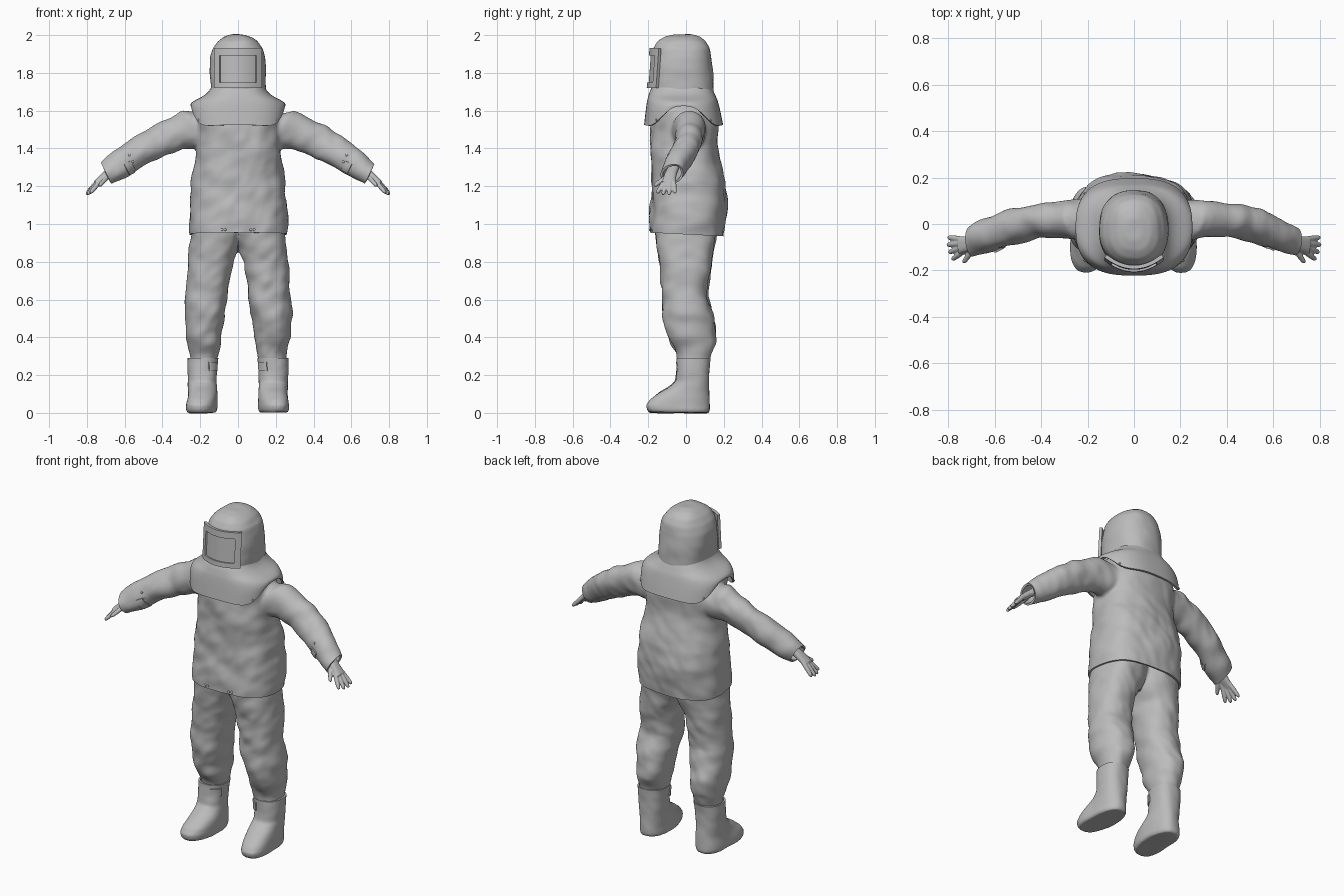
import bpy, bmesh, math
from mathutils import Vector, noise
from mathutils.bvhtree import BVHTree

if "Cube" in bpy.data.objects:
    bpy.data.objects.remove(bpy.data.objects["Cube"])

GREY = (0.5, 0.5, 0.5, 1)
fabric = bpy.data.materials.new("grey fabric")
fabric.use_nodes = True
fabric.diffuse_color = GREY
fabric.node_tree.nodes["Principled BSDF"].inputs["Base Color"].default_value = GREY


def spow(v, p):
    return math.copysign(abs(v) ** p, v)


def loft(bm, rings, n=2.0, seg=40, s=1, caps=True, drape=None):
    """Skin superellipse rings given as (centre, half axis, half axis); s=-1 mirrors."""
    loops = []
    for i, (c, u, v) in enumerate(rings):
        loop = []
        for k in range(seg):
            a = 2 * math.pi * k / seg
            p = Vector(c) + Vector(u) * spow(math.cos(a), 2 / n) + Vector(v) * spow(math.sin(a), 2 / n)
            if drape:
                p.z += drape[i] * (1.27 * math.cos(a) ** 6 - 0.27 * math.cos(a) ** 2)
            loop.append(bm.verts.new((p.x * s, p.y, p.z)))
        loops.append(loop)
    for a, b in zip(loops, loops[1:]):
        for k in range(seg):
            j = (k + 1) % seg
            bm.faces.new((a[k], a[j], b[j], b[k]))
    if caps:
        bm.faces.new(loops[0])
        bm.faces.new(loops[-1])


def level(sections):
    """Horizontal rings from (z, x0, x1, y0, y1) extents."""
    return [(((x0 + x1) / 2, (y0 + y1) / 2, z), ((x1 - x0) / 2, 0, 0), (0, (y1 - y0) / 2, 0))
            for z, x0, x1, y0, y1 in sections]


def make(name, bm):
    bmesh.ops.recalc_face_normals(bm, faces=bm.faces)
    me = bpy.data.meshes.new(name)
    bm.to_mesh(me)
    bm.free()
    ob = bpy.data.objects.new(name, me)
    bpy.context.collection.objects.link(ob)
    me.materials.append(fabric)
    return ob


def bake(ob):
    dg = bpy.context.evaluated_depsgraph_get()
    me = bpy.data.meshes.new_from_object(ob.evaluated_get(dg))
    ob.modifiers.clear()
    ob.data = me


def shade(ob, angle=40):
    if not ob.data.materials:
        ob.data.materials.append(fabric)
    bpy.ops.object.select_all(action="DESELECT")
    ob.select_set(True)
    bpy.context.view_layer.objects.active = ob
    bpy.ops.object.shade_smooth_by_angle(angle=math.radians(angle))


def thicken(ob, t, offset=-1):
    m = ob.modifiers.new("thickness", "SOLIDIFY")
    m.thickness, m.offset = t, offset
    bake(ob)


def cloth(ob, voxel=0.01, smooth=6, folds=0.012, cuts=(), wall=0.012):
    """Fuse the lofts, soften them, press in folds and trim the open edges."""
    m = ob.modifiers.new("fuse", "REMESH")
    m.mode, m.voxel_size = "VOXEL", voxel
    m = ob.modifiers.new("soften", "SMOOTH")
    m.factor, m.iterations = 0.5, smooth
    bake(ob)
    bm = bmesh.new()
    bm.from_mesh(ob.data)
    bm.normal_update()
    moves = []
    for v in bm.verts:
        x, y, z = v.co
        broad = noise.noise(Vector((x * 6, y * 6, z * 8 + x * 3)))
        fine = noise.noise(Vector((x * 16 + 7, y * 9, z * 16 - x * 8)))
        moves.append(v.normal * folds * (broad + 0.45 * fine))
    for v, d in zip(bm.verts, moves):
        v.co += d
    for co, no in cuts:
        bmesh.ops.bisect_plane(bm, geom=bm.verts[:] + bm.edges[:] + bm.faces[:],
                               plane_co=co, plane_no=no, clear_outer=True)
    bm.to_mesh(ob.data)
    bm.free()
    if cuts:
        thicken(ob, wall)
    shade(ob)


# Trousers: two legs fused at the hips
bm = bmesh.new()
leg = [(.25, .115, .25, -.04, .12), (.31, .105, .257, -.05, .135), (.37, .093, .263, -.08, .157),
       (.45, .08, .277, -.107, .158), (.52, .07, .287, -.12, .143), (.62, .057, .282, -.132, .118),
       (.72, .043, .275, -.132, .125), (.8, .027, .267, -.14, .138), (.88, -.005, .26, -.157, .155),
       (.95, -.04, .245, -.165, .165), (1.02, -.04, .23, -.16, .165)]
for s in (1, -1):
    loft(bm, level(leg), 2.3, s=s)
trousers = make("trousers", bm)
cloth(trousers, folds=0.014)

# Boots: shaft and foot, toes turned slightly outward
boots = {}
boot = [(0, .115, .262, -.195, .12), (.015, .107, .27, -.208, .127), (.04, .105, .27, -.212, .127),
        (.07, .106, .268, -.19, .125), (.105, .11, .264, -.142, .122), (.135, .112, .262, -.092, .12),
        (.165, .112, .262, -.058, .12), (.22, .11, .265, -.05, .124), (.33, .1, .268, -.05, .134)]
for s, side in ((1, "left"), (-1, "right")):
    bm = bmesh.new()
    loft(bm, level(boot), 2.4, s=s)
    for v in bm.verts:
        v.co.x += s * 0.1 * max(0, -v.co.y - 0.05)
    boots[s] = make(side + "_boot", bm)
    cloth(boots[s], 0.008, 4, 0.006, [((0, 0, .29), (0, 0, 1))], 0.01)

# Jacket: body and sleeves, trimmed at hem and cuffs
bm = bmesh.new()
body = [(z, -w, w, y0, y1) for z, w, y0, y1 in (
    (.86, .255, -.195, .2), (.95, .257, -.196, .204), (1.03, .258, -.19, .21), (1.12, .259, -.184, .217),
    (1.22, .25, -.181, .207), (1.32, .23, -.183, .183), (1.42, .218, -.184, .172),
    (1.52, .222, -.186, .176), (1.6, .22, -.18, .16), (1.67, .16, -.15, .13))]
loft(bm, level(body), 2.5, seg=56)
sleeve = [(.15, .02, 1.5, .09, .1), (.245, .015, 1.502, .097, .117), (.33, .018, 1.477, .084, .093),
          (.42, .014, 1.44, .075, .086), (.52, -.01, 1.385, .075, .081), (.62, -.045, 1.32, .071, .074),
          (.695, -.074, 1.268, .065, .062), (.75, -.095, 1.23, .063, .06)]
up, along = Vector((.45, 0, .89)), Vector((.89, 0, -.45))
for s in (1, -1):
    loft(bm, [((x, y, z), (.25 * r, .96 * r, 0), up * h) for x, y, z, r, h in sleeve], s=s)
jacket = make("jacket", bm)
cloth(jacket, cuts=[((0, 0, .945), (0, -.05, -1))] +
      [((s * .698, 0, 1.268), (s * .89, 0, -.45)) for s in (1, -1)])

# Shoulder cape: open shell arched over the sleeves
bm = bmesh.new()
cape = [(1.74, .135, -.17, .125, 0), (1.705, .15, -.192, .146, 0), (1.675, .185, -.2, .158, 0),
        (1.655, .23, -.206, .168, 0), (1.615, .25, -.212, .178, .025), (1.57, .252, -.217, .188, .06),
        (1.525, .25, -.222, .197, .1)]
loft(bm, level([(z, -w, w, a, b) for z, w, a, b, _ in cape]), 2.7, 64, caps=False,
     drape=[r[-1] for r in cape])
cape_ob = make("shoulder_cape", bm)
m = cape_ob.modifiers.new("soften", "SUBSURF")
m.levels = 2
bake(cape_ob)
thicken(cape_ob, 0.01)
shade(cape_ob)

# Hood
bm = bmesh.new()
hood = [(1.62, .13, -.17, .13), (1.7, .146, -.188, .148), (1.76, .149, -.187, .144), (1.82, .149, -.185, .141),
        (1.88, .144, -.181, .136), (1.93, .132, -.172, .125), (1.967, .107, -.15, .103),
        (1.99, .075, -.115, .07), (2.004, .035, -.07, .025)]
loft(bm, level([(z, -w, w, a, b) for z, w, a, b in hood]), 2.4, seg=56)
cloth(make("hood", bm), folds=0.006, smooth=4)


# Visor: curved frame with a recessed pane
def visor_plate(name, hw, z0, z1, depth, t, hole=None):
    bm = bmesh.new()
    bmesh.ops.create_grid(bm, x_segments=26, y_segments=22, size=1)
    for v in bm.verts:
        x, z = v.co.x * hw, z0 + (v.co.y + 1) / 2 * (z1 - z0)
        v.co = (x, -.2 + depth + 3.2 * x * x + .07 * (z - z0), z)
    if hole:
        w, a, b = hole
        inner = [f for f in bm.faces if abs(f.calc_center_median().x) < w
                 and a < f.calc_center_median().z < b]
        bmesh.ops.delete(bm, geom=inner, context="FACES")
    ob = make(name, bm)
    thicken(ob, t, 0)
    shade(ob, 35)


visor_plate("visor_frame", .122, 1.72, 1.93, 0, .016, (.093, 1.752, 1.895))
visor_plate("visor_pane", .1, 1.745, 1.9, .006, .006)

# Hands: palm, four fingers and a thumb fused together
fingers = [((.735, -.066, 1.232), (.799, -.058, 1.165)), ((.742, -.083, 1.228), (.802, -.09, 1.157)),
           ((.738, -.1, 1.226), (.795, -.122, 1.157)), ((.73, -.115, 1.226), (.781, -.152, 1.165)),
           ((.69, -.105, 1.25), (.733, -.165, 1.203))]
for s, side in ((1, "left"), (-1, "right")):
    bm = bmesh.new()
    palm = [((.65, -.065, 1.3), .03, .022), ((.7, -.082, 1.262), .032, .02), ((.752, -.092, 1.218), .036, .014)]
    loft(bm, [(c, (0, w, 0), (.6 * t, 0, .8 * t)) for c, w, t in palm], 2.4, 20, s)
    for a, b in fingers:
        a, b = Vector(a), Vector(b)
        d = (b - a).normalized()
        u = d.cross(up).normalized()
        w = d.cross(u)
        loft(bm, [(a.lerp(b, t), u * r, w * r) for t, r in
                  ((-.2, .012), (.5, .0125), (.9, .0105), (1.03, .005))], 2, 12, s)
    cloth(make(side + "_hand", bm), 0.004, 2, 0)


# Surface details found by casting onto the garment
def caster(ob):
    bpy.context.view_layer.update()
    return BVHTree.FromObject(ob, bpy.context.evaluated_depsgraph_get())


def strap(name, tree, origin, ax, ay, d, s):
    flip = lambda p: Vector((p.x * s, p.y, p.z))
    bm = bmesh.new()
    bmesh.ops.create_grid(bm, x_segments=8, y_segments=8, size=1)
    lost = []
    for v in bm.verts:
        o = Vector(origin) + Vector(ax) * v.co.x + Vector(ay) * v.co.y
        hit = tree.ray_cast(flip(o), flip(Vector(d)).normalized(), 0.6)
        if hit[0] is None:
            lost.append(v)
        else:
            v.co = hit[0] - flip(Vector(d)).normalized() * 0.003
    bmesh.ops.delete(bm, geom=lost, context="VERTS")
    ob = make(name, bm)
    thicken(ob, 0.008, 0)
    shade(ob)


def rivets(name, tree, spots, toward):
    bm = bmesh.new()
    for x, z in spots:
        hit = tree.ray_cast(Vector((x, -toward * 0.6, z)), Vector((0, toward, 0)))
        if hit[0] is not None:
            new = bmesh.ops.create_uvsphere(bm, u_segments=10, v_segments=6, radius=0.007)["verts"]
            for v in new:
                v.co = hit[0] + Vector((v.co.x, v.co.y * 0.6, v.co.z))
    shade(make(name, bm))


on_jacket, on_cape = caster(jacket), caster(cape_ob)
for s, side in ((1, "left"), (-1, "right")):
    strap(side + "_cuff_strap", on_jacket, (.567, -.4, 1.288), along * .02, up * .042, (0, 1, 0), s)
    strap(side + "_boot_strap", caster(boots[s]), (.065, -.14, .245), (.026, -.015, 0), (0, 0, .024),
          (.5, .86, 0), s)
both = (1, -1)
rivets("cuff_rivets", on_jacket, [(s * x, z) for s in both for x, z in ((.575, 1.365), (.558, 1.33))], 1)
rivets("hem_rivets", on_jacket, [(s * x, .97) for s in both for x in (.068, .085)], 1)
corners = [(s * .21, z) for s in both for z in (1.525, 1.55)]
rivets("front_cape_rivets", on_cape, corners, 1)
rivets("back_cape_rivets", on_cape, corners, -1)
